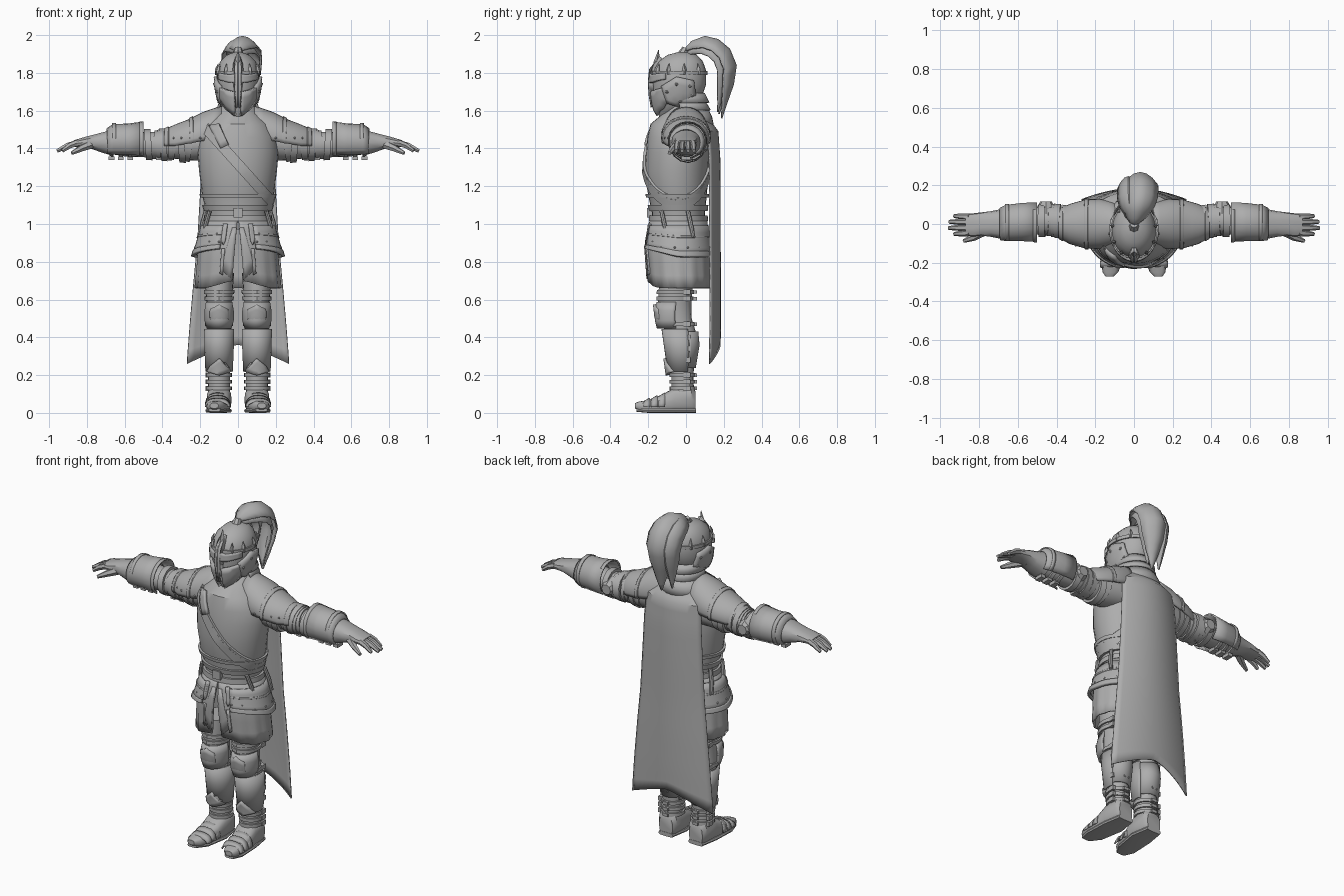
import bpy, bmesh
from math import sin, cos, pi, radians
from mathutils import Vector, Euler
from mathutils.bvhtree import BVHTree

if "Cube" in bpy.data.objects:
    bpy.data.objects.remove(bpy.data.objects["Cube"])
grey = bpy.data.materials.new("plain_grey")
grey.use_nodes = True
grey.diffuse_color = (.42, .42, .42, 1)
grey.node_tree.nodes["Principled BSDF"].inputs["Base Color"].default_value = grey.diffuse_color
made = []

def finish(name, bm, mirror=False, thick=0, offset=1):
    bmesh.ops.recalc_face_normals(bm, faces=bm.faces)
    mesh = bpy.data.meshes.new(name)
    bm.to_mesh(mesh)
    bm.free()
    mesh.materials.append(grey)
    obj = bpy.data.objects.new(name, mesh)
    bpy.context.collection.objects.link(obj)
    if thick:
        solid = obj.modifiers.new("thickness", "SOLIDIFY")
        solid.thickness, solid.offset = thick, offset
    if mirror:
        obj.modifiers.new("mirror", "MIRROR")
    made.append(obj)
    return obj

def surface(name, point, nu, nv, closed=False, caps=False, **opts):
    """Grid of quads from point(u, v); closed joins it around u."""
    bm = bmesh.new()
    cols = nu if closed else nu + 1
    rows = [[bm.verts.new(point(i / nu, j / nv)) for i in range(cols)] for j in range(nv + 1)]
    for low, high in zip(rows, rows[1:]):
        for i in range(nu):
            k = (i + 1) % cols
            bm.faces.new((low[i], low[k], high[k], high[i]))
    for row in (rows[0], rows[-1]) if caps else ():
        bm.faces.new(row)
    return finish(name, bm, **opts)

def mix(keys, v):
    """Linear blend through a list of key rows."""
    s = v * (len(keys) - 1)
    i = min(int(s), len(keys) - 2)
    return [a + (b - a) * (s - i) for a, b in zip(keys[i], keys[i + 1])]

def loft(name, keys, axis="z", n=20, power=2, arc=None, **opts):
    """Ellipses along an axis: (position, centre, centre, radius, radius)."""
    start, end = [radians(a) for a in (arc or (0, 360))]
    def point(u, v):
        t, a, b, ra, rb = mix(keys, v)
        c, s = [f(start + (end - start) * u) for f in (cos, sin)]
        a += ra * abs(c) ** (2 / power) * (1 if c > 0 else -1)
        b += rb * abs(s) ** (2 / power) * (1 if s > 0 else -1)
        return {"z": (a, b, t), "x": (t, a, b), "y": (a, t, b)}[axis]
    return surface(name, point, n, len(keys) - 1, closed=not arc, caps=not arc, **opts)

def tube(name, path, n=8, **opts):
    """Round limb through (x, y, z, radius) points."""
    turn = (Vector(path[-1][:3]) - Vector(path[0][:3])).to_track_quat("Z", "Y")
    def point(u, v):
        x, y, z, r = mix(path, v)
        return Vector((x, y, z)) + turn @ Vector((r * cos(u * 2 * pi), r * sin(u * 2 * pi), 0))
    return surface(name, point, n, len(path) - 1, closed=True, caps=True, **opts)

def tree(obj):
    return BVHTree.FromPolygons([v.co for v in obj.data.vertices], [p.vertices[:] for p in obj.data.polygons])

def band(name, target, centre, width, thick=.012, tilt=(0, 0, 0), n=28, **opts):
    """Strap wrapped around a target in a tilted plane."""
    bvh, turn = tree(target), Euler([radians(a) for a in tilt]).to_matrix()
    def point(u, v):
        side, out = [(-1, 0), (-1, thick), (1, thick), (1, 0), (-1, 0)][round(v * 4)]
        start = Vector(centre) + turn @ Vector((0, 0, side * width / 2))
        ray = turn @ Vector((cos(u * 2 * pi), sin(u * 2 * pi), 0))
        return (bvh.ray_cast(start, ray)[0] or start + ray * .05) + ray * out
    return surface(name, point, n, 4, closed=True, **opts)

def project(target, facing):
    """Returns a function placing (across, z) on a target; facing 0 is the front."""
    bvh, a = tree(target), radians(facing)
    out, right = Vector((sin(a), -cos(a), 0)), Vector((cos(a), sin(a), 0))
    def place(u, z, lift):
        spot = right * u + Vector((0, 0, z))
        return (bvh.ray_cast(spot + out, -out)[0] or bvh.find_nearest(spot + out * .15)[0]) + out * lift
    return place, right

def plate(name, target, outline, thick=.01, facing=0, mirror=True):
    """Raised plate from an outline laid on a target."""
    place, right = project(target, facing)
    bm = bmesh.new()
    bm.faces.new([bm.verts.new(right * u + Vector((0, 0, z))) for u, z in outline])
    bmesh.ops.triangulate(bm, faces=bm.faces)
    bmesh.ops.subdivide_edges(bm, edges=bm.edges, cuts=3, use_grid_fill=True)
    for v in bm.verts:
        v.co = place(v.co.dot(right), v.co.z, thick / 2)
    return finish(name, bm, mirror, thick, 0)

def rivets(name, target, spots, facing=0, size=.007):
    place, right = project(target, facing)
    bm = bmesh.new()
    for spot in spots:
        ball = bmesh.ops.create_icosphere(bm, subdivisions=1, radius=size)["verts"]
        bmesh.ops.translate(bm, verts=ball, vec=place(*spot, .011))
    finish(name, bm, True)

def box(name, centre, size, mirror=True):
    bm = bmesh.new()
    for v in bmesh.ops.create_cube(bm, size=1)["verts"]:
        v.co = Vector(centre) + v.co * Vector(size)
    finish(name, bm, mirror)

# Torso, belts and cross strap
torso = loft("breastplate", [(.97, 0, -.04, .17, .145), (1.06, 0, -.04, .165, .14), (1.15, 0, -.045, .19, .155),
             (1.28, 0, -.05, .206, .17), (1.38, 0, -.045, .215, .167), (1.46, 0, -.045, .205, .16),
             (1.53, 0, -.045, .165, .143), (1.59, 0, -.01, .11, .105), (1.65, 0, 0, .075, .075)], n=28)
for k, (z, width, tilt) in enumerate(((1.31, .045, 48), (1.345, .018, 48), (1.15, .02, 0), (1.085, .03, 0), (1.03, .03, 0))):
    band(f"body_strap_{k}", torso, (0, -.04, z), width, .014, (0, tilt, 0), 40)
box("belt_buckle", (0, -.195, 1.06), (.05, .025, .05), False)
plate("chest_flap", torso, [(-.15, 1.52), (-.1, 1.53), (-.05, 1.42), (-.09, 1.4)], .018, mirror=False)

# Pleated skirt with a front slit
def skirt_point(u, v):
    z, cy, rx, ry = mix([(1.02, -.04, .172, .148), (.86, -.045, .205, .168), (.66, -.035, .222, .164)], v)
    gap = radians(1 + 7 * v)
    a = -pi / 2 + gap + (2 * pi - 2 * gap) * u
    fold = 1 + .02 * v * cos(a * 14)
    return rx * fold * cos(a), cy + ry * fold * sin(a), z + .04 * v * max(0, -sin(a)) ** 6

skirt = surface("skirt", skirt_point, 56, 6, thick=.01, offset=0)
plate("skirt_panel", skirt, [(.008, .98), (.03, .98), (.09, .76), (.035, .71)], .01)
plate("belt_tongue", skirt, [(.055, 1.0), (.075, 1.0), (.088, .91), (.078, .89), (.067, .91)], .018)
plate("tasset_strap", skirt, [(.07, .87), (.085, .87), (.095, .74), (.08, .73)], .014)

# Flared hip plates with trims that slant down to the side
def hip(name, top, low, thick):
    def point(u, v):
        a = radians(-66 + 156 * u)
        flare = top + (low - top) * v
        drop = .16 - .045 * max(0, -sin(a))
        return (.185 + .045 * flare) * cos(a), -.042 + (.155 + .025 * flare) * sin(a), .99 - drop * flare
    return surface(name, point, 20, 4, mirror=True, thick=thick)

hip_plate = hip("hip_plate", 0, .98, .012)
hip("hip_trim", .86, 1.04, .018)
hip("hip_seam", .35, .42, .016)
rivets("hip_side_rivets", hip_plate, [(u, .875) for u in (-.13, -.06, .01, .07)], 90)
rivets("hip_front_rivets", hip_plate, [(u, .905) for u in (.1, .15)])
for x, y in ((.17, -.13), (.19, .01)):
    tube("hip_strap", [(x - .02, y, 1.07, .011), (x, y + .015, 1.0, .012), (x + .008, y + .03, .93, .01)], mirror=True)

# Legs, greaves, straps and boots
leg = loft("leg", [(.08, .1, -.015, .058, .06), (.2, .1, -.02, .058, .058), (.32, .1, -.02, .064, .074),
           (.42, .1, -.025, .066, .08), (.5, .1, -.055, .064, .085), (.58, .1, -.06, .066, .088),
           (.74, .1, -.05, .08, .09)], mirror=True)
loft("greave", [(.22, .1, -.025, .063, .062), (.34, .1, -.025, .068, .08), (.445, .1, -.035, .07, .085)],
     arc=(150, 390), mirror=True, thick=.01)
loft("calf_plate", [(.24, .1, -.02, .06, .062), (.36, .1, -.018, .066, .08), (.43, .1, -.025, .066, .08)],
     arc=(25, 155), mirror=True, thick=.01)
plate("greave_crest", leg, [(.06, .25), (.1, .29), (.14, .25), (.155, .22), (.1, .2), (.045, .22)], .03)
loft("knee_guard", [(.45, .1, -.06, .056, .085), (.49, .1, -.065, .068, .09), (.54, .1, -.065, .068, .09),
     (.585, .1, -.06, .06, .086)], arc=(175, 365), mirror=True, thick=.01)
plate("knee_boss", leg, [(.06, .49), (.075, .46), (.125, .46), (.14, .49), (.14, .55), (.1, .575), (.06, .55)], .028)
for k, z in enumerate((.64, .605, .47, .4, .34, .28, .2, .165, .13)):
    band(f"leg_strap_{k}", leg, (.1, -.035, z), .02, .01, n=20, mirror=True)
    box(f"leg_clasp_{k}", (.16, .005, z), (.022, .035, .026))
    box(f"heel_clasp_{k}", (.1, .042, z), (.035, .03, .018))
loft("boot", [(.05, .1, .06, .045, .055), (.03, .1, .073, .06, .071), (-.06, .1, .068, .066, .067),
     (-.12, .106, .05, .062, .05), (-.2, .115, .035, .054, .032), (-.25, .122, .035, .04, .025),
     (-.27, .126, .038, .022, .014)], "y", 16, 3, mirror=True)
loft("boot_sole", [(.052, .1, .012, .048, .012), (-.06, .1, .012, .068, .012), (-.2, .115, .012, .058, .012),
     (-.262, .124, .016, .03, .01)], "y", 12, 4, mirror=True)
for k, y in enumerate((-.11, -.15, -.19)):
    loft(f"toe_lame_{k}", [(y, .107, .03, .062, .072 - k * .014), (y - .035, .112, .03, .057, .048 - k * .012)],
         "y", 12, 2.5, arc=(0, 180), mirror=True, thick=.007)

# Arms and rounded shoulder plates
arm = loft("arm", [(.15, .01, 1.43, .1, .09), (.25, .01, 1.425, .09, .09), (.33, .01, 1.42, .075, .075),
           (.44, .02, 1.42, .075, .068), (.52, .015, 1.42, .07, .066), (.6, .01, 1.43, .075, .072),
           (.7, 0, 1.43, .06, .055), (.77, 0, 1.43, .045, .035)], "x", mirror=True)
def shoulder(name, start, end, lift=0):
    keys = [(.085, .5, .1, .115), (.18, .47, .118, .112), (.26, .45, .112, .092), (.33, .435, .092, .08), (.385, .43, .06, .06)]
    def point(u, v):
        x, z, ry, rz = mix(keys, start + (end - start) * v)
        a = radians(-14 + 208 * u)
        return x, (ry + lift) * cos(a), 1 + z + (rz + lift) * sin(a)
    return surface(name, point, 18, 8, mirror=True, thick=.012)

pauldron = shoulder("shoulder_plate", 0, 1)
shoulder("shoulder_trim", .9, 1, .006)
shoulder("shoulder_ridge", .42, .48, .006)
rivets("shoulder_rivets", pauldron, [(x, 1.455) for x in (.2, .25, .3, .34)])
for k, x in enumerate((.26, .3, .345, .395, .435, .475)):
    band(f"arm_lame_{k}", arm, (x, .012, 1.42), .034, .008 + k % 2 * .008, (0, 82 + k % 2 * 12, 0), 14, mirror=True)
tube("elbow_guard", [(.455, .02, 1.42, .065), (.455, .07, 1.42, .058), (.455, .115, 1.42, .03)], mirror=True)

# Bracers, gauntlets and fingers
loft("bracer", [(.505, .01, 1.44, .094, .092), (.58, .01, 1.437, .09, .085), (.66, .005, 1.437, .085, .082),
     (.69, 0, 1.43, .075, .068)], "x", 14, arc=(-50, 230), mirror=True, thick=.01)
for k, x in enumerate((.5, .645)):
    loft(f"bracer_rim_{k}", [(x + d, .008, 1.44, .098 - k * .008 - d / 8, .096 - k * .008 - d / 8) for d in (0, .02)],
         "x", 14, arc=(-50, 230), mirror=True, thick=.008)
for k, x in enumerate((.36, .42, .57, .62, .67)):
    band(f"arm_strap_{k}", arm, (x, .005, 1.425), .02, .012, (0, 90, 0), 16, mirror=True)
    box(f"arm_buckle_{k}", (x, .0, 1.348), (.03, .05, .02))
loft("gauntlet", [(.68, 0, 1.43, .078, .066), (.74, 0, 1.432, .066, .048), (.79, 0, 1.435, .06, .032),
     (.83, -.005, 1.43, .06, .026), (.87, -.005, 1.425, .055, .018)], "x", 14, 2.5, mirror=True)
for k, (y, tip) in enumerate(((-.045, .93), (-.018, .958), (.01, .955), (.036, .93))):
    tube(f"finger_{k}", [(.85, y, 1.43, .018), ((.85 + tip) / 2, y * 1.08, 1.415, .016), (tip, y * 1.15, 1.387, .01)],
         6, mirror=True)
tube("thumb", [(.78, -.04, 1.42, .024), (.83, -.07, 1.4, .018), (.88, -.088, 1.375, .01)], 6, mirror=True)

# Helmet with visor plates
helmet = loft("helmet", [(1.565, 0, -.11, .018, .03), (1.6, 0, -.075, .06, .082), (1.66, 0, -.045, .098, .125),
              (1.74, 0, -.035, .113, .142), (1.81, 0, -.033, .113, .14), (1.86, 0, -.028, .095, .118),
              (1.895, 0, -.02, .06, .078), (1.912, 0, -.015, .012, .02)], n=28)
plate("brow_plate", helmet, [(0, 1.745), (.05, 1.75), (.1, 1.765), (.1, 1.8), (.04, 1.79), (0, 1.8)], .02)
plate("cheek_plate", helmet, [(.018, 1.7), (.06, 1.71), (.1, 1.725), (.1, 1.67), (.06, 1.61), (.015, 1.575)], .02)
plate("nose_guard", helmet, [(0, 1.88), (.012, 1.88), (.022, 1.76), (.012, 1.62), (0, 1.62)], .026)
plate("temple_plate", helmet, [(-.13, 1.73), (-.05, 1.78), (.04, 1.76), (.05, 1.68), (-.03, 1.62), (-.1, 1.64)], .016, 90)
rivets("temple_rivets", helmet, [(-.1, 1.7), (-.05, 1.74), (.02, 1.73), (.03, 1.68), (-.03, 1.65)], 90, .011)
band("helmet_circlet", helmet, (0, -.033, 1.8), .02, .008)
tube("brow_spike", [(0, -.15, 1.79, .022), (0, -.155, 1.86, .016), (0, -.145, 1.92, .002)], 4)
for k, a in enumerate((35, 65, 100, 135)):
    x, y = sin(radians(a)), -cos(radians(a))
    tube(f"crown_thorn_{k}", [(r * x, -.033 + (r + .028) * y, z, w) for r, z, w in
         ((.112, 1.79, .013), (.113, 1.82, .011), (.106, 1.85, .001))], 4, mirror=True)
for k, z in enumerate((1.69, 1.65, 1.61)):
    loft(f"neck_lame_{k}", [(z, 0, -.01, .09, .1), (z - .05, 0, .0, .1 + k * .006, .115 + k * .008)], arc=(-15, 195), thick=.01)

# Plume of drooping curled strips
def plume(name, shift, scale, spread):
    path = [(-.01, 1.92, .01), (.03, 1.965, .05), (.1, 1.992, .078), (.17, 1.975, .088), (.23, 1.925, .092),
            (.265, 1.84, .09), (.25, 1.74, .074), (.215, 1.64, .042), (.188, 1.56, .004)]
    def point(u, v):
        y, z, w = mix(path, v)
        s = u * 2 - 1
        centre = Vector((0, .05, 1.78))
        spot = centre.lerp(Vector((0, y, z)), scale)
        spot += (centre - spot).normalized() * w * s * s * .75
        spot.x = shift * min(1, v * 3) + s * w * spread
        return spot
    surface(name, point, 6, 16, thick=.008, offset=0)

for part, *shape in (("outer", .032, 1, 1), ("inner", -.03, .9, .6), ("side", .045, .85, .75)):
    plume(f"plume_{part}", *shape)
tube("plume_socket", [(0, -.02, 1.89, .03), (0, .0, 1.93, .02)])

# Cape and its collar
def cape_point(u, v):
    s = u * 2 - 1
    half, z, y = mix([(.14, 1.56, .115), (.18, 1.49, .168), (.19, 1.35, .178), (.2, 1.15, .18), (.215, .9, .18),
                      (.235, .7, .182), (.255, .5, .182), (.27, .36, .18)], v)
    return half * s, y - .055 * s * s, z - .1 * v ** 6 * abs(s) ** 1.3

surface("cape", cape_point, 16, 21, thick=.007, offset=0)
loft("collar", [(1.52, 0, .005, .15, .13), (1.56, 0, .01, .125, .118), (1.6, 0, .01, .1, .1)], arc=(-30, 210), thick=.012)

# Smooth shading with sharp edges
for obj in made:
    obj.select_set(True)
bpy.context.view_layer.objects.active = made[0]
bpy.ops.object.shade_smooth_by_angle(angle=radians(35))
